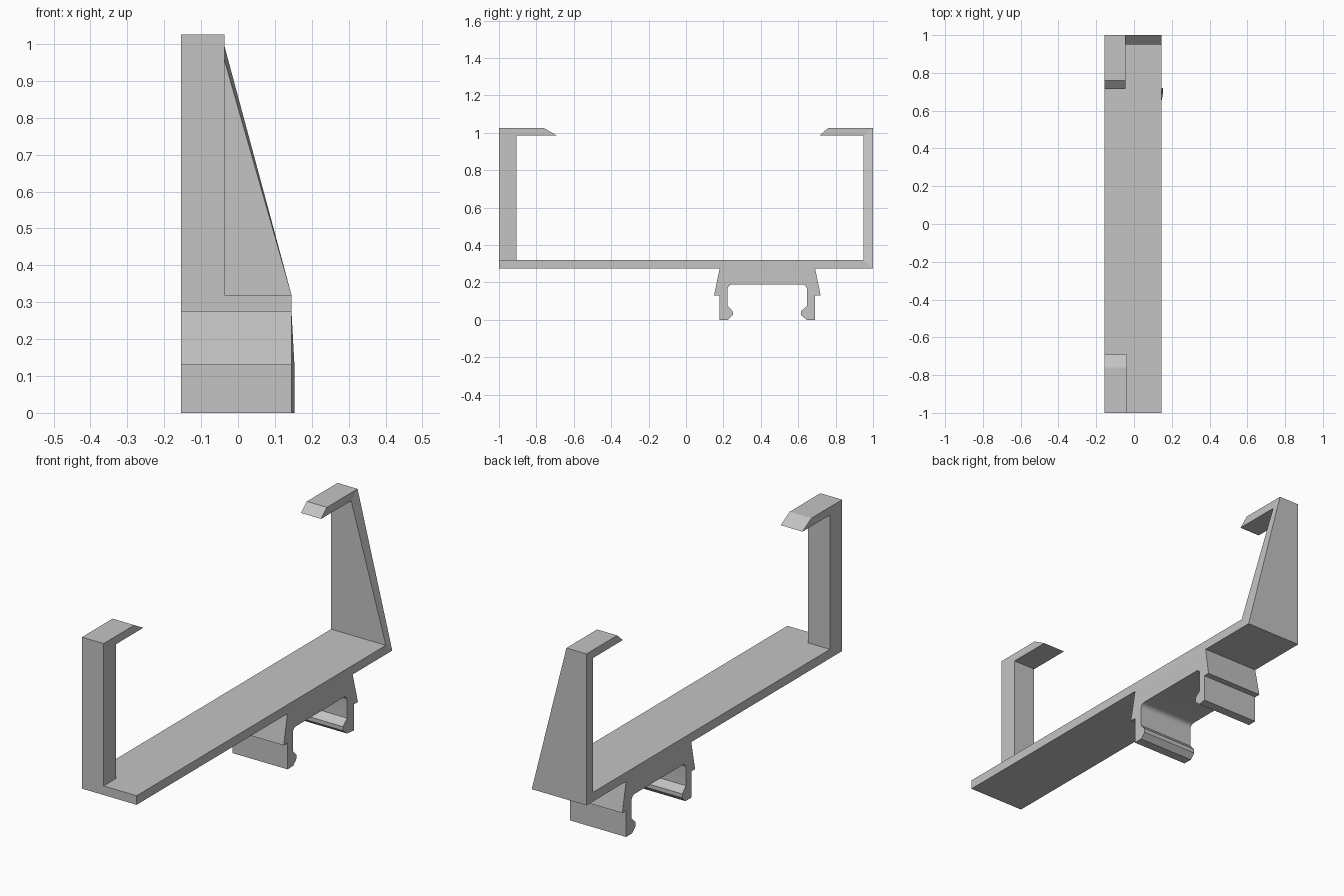
import bpy
import bmesh
import math

if "Cube" in bpy.data.objects:
    bpy.data.objects.remove(bpy.data.objects["Cube"], do_unlink=True)

LEFT, RIGHT = 0.145, -0.155      # side planes of the bracket
BASE, DECK = 0.275, 0.32         # underside and top of the plate
HOOK, TOP = 0.985, 1.025         # underside and top of the hooks

grey = bpy.data.materials.new("plain grey")
grey.use_nodes = True
grey.diffuse_color = (0.55, 0.55, 0.55, 1)
grey.node_tree.nodes["Principled BSDF"].inputs["Base Color"].default_value = (0.55, 0.55, 0.55, 1)


def extrude_profile(name, profile, left_x, right_x=RIGHT):
    """Sweep a (y, z) outline across x; left_x(y, z) shapes the left side."""
    bm = bmesh.new()
    a = [bm.verts.new((right_x, y, z)) for y, z in profile]
    b = [bm.verts.new((left_x(y, z), y, z)) for y, z in profile]
    bm.faces.new(a)
    bm.faces.new(b)
    for i in range(len(a)):
        j = (i + 1) % len(a)
        bm.faces.new((a[i], a[j], b[j], b[i]))
    bmesh.ops.recalc_face_normals(bm, faces=bm.faces)
    mesh = bpy.data.meshes.new(name)
    bm.to_mesh(mesh)
    bm.free()
    mesh.materials.append(grey)
    obj = bpy.data.objects.new(name, mesh)
    bpy.context.collection.objects.link(obj)
    return obj


def arc(cy, cz, r, start, end, steps=6):
    """Points of a rounded corner, angles in degrees."""
    angles = [math.radians(start + (end - start) * i / steps) for i in range(steps + 1)]
    return [(cy + r * math.cos(t), cz + r * math.sin(t)) for t in angles]


# Long base plate, its back edge chamfered to meet the tapered post
extrude_profile("base_plate", [(-1, BASE), (1, BASE), (0.95, DECK), (-1, DECK)],
                lambda y, z: LEFT)

# Straight front post with its hook
extrude_profile("front_post",
                [(-1, BASE), (-0.905, BASE), (-0.905, HOOK), (-0.69, HOOK),
                 (-0.76, TOP), (-1, TOP)],
                lambda y, z: -0.036)

# Back post, wide at the plate and narrow at the hook
extrude_profile("back_post", [(0.95, DECK), (1, BASE), (1, TOP), (0.95, HOOK)],
                lambda y, z: LEFT if z < 0.5 else -0.045)
extrude_profile("back_hook", [(1, TOP), (0.95, HOOK), (0.715, HOOK), (0.76, TOP)],
                lambda y, z: -0.045)

# Rail clip below the plate: two barbed legs joined by a rounded channel
clip = [(0.18, BASE), (0.15, 0.13), (0.18, 0.13), (0.18, 0), (0.225, 0),
        (0.25, 0.025), (0.25, 0.045), (0.222, 0.075)]
clip += arc(0.247, 0.163, 0.025, 180, 90)
clip += arc(0.622, 0.163, 0.025, 90, 0)
clip += [(0.647, 0.075), (0.615, 0.045), (0.615, 0.025), (0.645, 0),
         (0.69, 0), (0.69, 0.13), (0.72, 0.13), (0.69, BASE)]
clip_obj = extrude_profile("rail_clip", clip,
                           lambda y, z: LEFT + 0.008 if y > 0.68 and z < 0.2 else LEFT)

# Smooth only the rounded channel corners
bpy.ops.object.select_all(action="DESELECT")
clip_obj.select_set(True)
bpy.context.view_layer.objects.active = clip_obj
bpy.ops.object.shade_smooth_by_angle(angle=math.radians(25))
